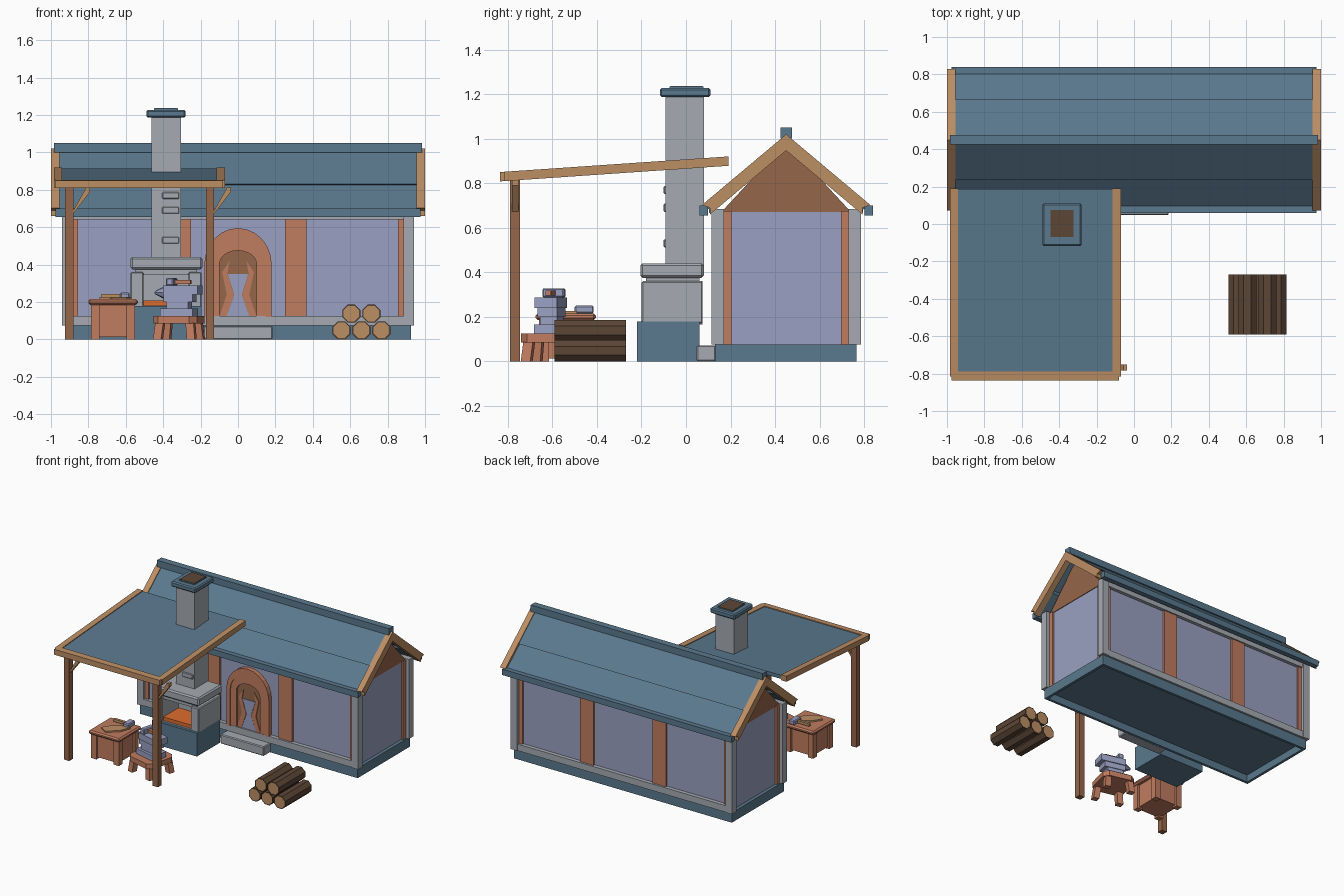
import bpy, bmesh, math
from mathutils import Matrix, Vector

if "Cube" in bpy.data.objects:
    bpy.data.objects.remove(bpy.data.objects["Cube"])


def mat(name, r, g, b):
    m = bpy.data.materials.new(name)
    lin = [((c / 255 + 0.055) / 1.055) ** 2.4 for c in (r, g, b)]
    m.diffuse_color = (*lin, 1)
    m.use_nodes = True
    m.node_tree.nodes["Principled BSDF"].inputs["Base Color"].default_value = m.diffuse_color
    return m


BLUE = mat("slate blue", 90, 121, 142)
GREY = mat("stone grey", 166, 171, 178)
LILAC = mat("lilac plaster", 154, 161, 194)
TERRA = mat("terracotta wood", 192, 124, 95)
BROWN = mat("brown wood", 150, 102, 74)
TAN = mat("tan wood", 188, 142, 100)
DARK = mat("dark bark", 92, 70, 54)
EMBER = mat("ember orange", 222, 108, 45)


def finish(name, bm, m, bevel=0):
    bmesh.ops.recalc_face_normals(bm, faces=bm.faces)
    me = bpy.data.meshes.new(name)
    bm.to_mesh(me)
    bm.free()
    me.materials.append(m)
    ob = bpy.data.objects.new(name, me)
    bpy.context.collection.objects.link(ob)
    if bevel:
        mod = ob.modifiers.new("bevel", "BEVEL")
        mod.width, mod.segments = bevel, 1
    return ob


def box(name, x0, x1, y0, y1, z0, z1, m, bevel=0):
    bm = bmesh.new()
    bmesh.ops.create_cube(bm, size=1)
    for v in bm.verts:
        v.co = ((x0 + x1) / 2 + v.co.x * (x1 - x0), (y0 + y1) / 2 + v.co.y * (y1 - y0),
                (z0 + z1) / 2 + v.co.z * (z1 - z0))
    return finish(name, bm, m, bevel)


def prism(name, pts, axis, a, b, m):
    """Extrude a 2D outline along x (outline yz), y (outline xz) or z (outline xy)."""
    put = {"x": lambda p, t: (t, *p), "y": lambda p, t: (p[0], t, p[1]), "z": lambda p, t: (*p, t)}[axis]
    bm = bmesh.new()
    lo, hi = ([bm.verts.new(put(p, t)) for p in pts] for t in (a, b))
    bm.faces.new(lo)
    bm.faces.new(hi)
    n = len(pts)
    for i in range(n):
        bm.faces.new((lo[i], lo[(i + 1) % n], hi[(i + 1) % n], hi[i]))
    return finish(name, bm, m)


# House body: foundation ring open below, floor and walls
YC = 0.45
box("floor", -0.92, 0.92, 0.135, 0.76, 0.055, 0.075, BLUE)
for k, ks in ((-1, "left"), (1, "right")):
    box(ks + "_foundation", *sorted((k * 0.905, k * 0.925)), 0.13, 0.765, 0, 0.075, BLUE)
box("front_foundation", -0.925, 0.925, 0.13, 0.15, 0, 0.075, BLUE)
box("back_foundation", -0.925, 0.925, 0.745, 0.765, 0, 0.075, BLUE)
box("walls", -0.9, 0.9, 0.15, 0.75, 0.07, 0.675, LILAC)


def yspan(s, near, far):
    """Span in y on the front (s=-1) or back (s=1), given distances from the ridge."""
    return sorted((YC + s * near, YC + s * far))


for s, side in ((-1, "front"), (1, "back")):
    box(side + "_sill", -0.93, 0.93, *yspan(s, 0.28, 0.33), 0.075, 0.125, GREY)
    box(side + "_wall_plate", -0.93, 0.93, *yspan(s, 0.28, 0.325), 0.64, 0.685, GREY)
    for k, ks in ((-1, "left"), (1, "right")):
        box(f"{side}_{ks}_corner_post", *sorted((k * 0.885, k * 0.94)), *yspan(s, 0.28, 0.335), 0.075, 0.685, GREY)
        box(f"{side}_{ks}_inner_post", *sorted((k * 0.855, k * 0.915)), *yspan(s, 0.245, 0.313), 0.075, 0.675, TERRA)
        box(f"{side}_{ks}_stud", *sorted((k * 0.25, k * 0.365)), *yspan(s, 0.28, 0.315), 0.125, 0.645, TERRA)

# Gable roof
for k, ks in ((-1, "left"), (1, "right")):
    prism(ks + "_gable", [(0.16, 0.672), (0.74, 0.672), (YC, 0.985)], "x", k * 0.86, k * 0.905, BROWN)


def slope(name, d0, d1, off, thick, xa, xb, s, m):
    """Roof slab between distances d0 and d1 from the ridge; off lowers its top."""
    def pt(d, o):
        return (YC + s * d, 1.02 - 0.84 * d - o * 1.306)
    prism(name, [pt(d0, off), pt(d1, off), pt(d1 - thick * 0.64, off + thick * 0.59),
                 pt(d1 - thick * 0.64, off + thick), pt(d0, off + thick)], "x", xa, xb, m)


for s, side in ((-1, "front"), (1, "back")):
    slope(side + "_roof_lower", 0.2, 0.365, 0.018, 0.03, -0.96, 0.96, s, BLUE)
    slope(side + "_roof_upper", 0, 0.215, 0.006, 0.03, -0.96, 0.96, s, BLUE)
    box(side + "_eave_trim", -0.975, 0.975, *yspan(s, 0.352, 0.39), 0.655, 0.70, BLUE)
    for k, ks in ((-1, "left"), (1, "right")):
        slope(f"{side}_{ks}_barge_board", 0, 0.378, 0, 0.056, k * 0.955, k * 1.0, s, TAN)
box("ridge_cap", -0.985, 0.985, 0.424, 0.476, 1.0, 1.05, BLUE)


# Arched door and step
def arch(w, top, base=0.12, spring=0.40, n=12):
    arc = [(w * math.cos(math.pi * i / n), spring + (top - spring) * math.sin(math.pi * i / n)) for i in range(n + 1)]
    return [(w, base)] + arc + [(-w, base)]


prism("door_outer_frame", arch(0.18, 0.595) + arch(0.148, 0.54)[::-1], "y", 0.116, 0.15, TERRA)
prism("door_inner_frame", arch(0.148, 0.54) + arch(0.1, 0.475)[::-1], "y", 0.122, 0.15, TERRA)
prism("door_leaf", arch(0.1, 0.475), "y", 0.136, 0.15, BROWN)
prism("door_panel", [(-0.055, 0.35), (-0.02, 0.24), (-0.06, 0.125), (0.06, 0.125), (0.02, 0.24), (0.055, 0.35)],
      "y", 0.131, 0.137, LILAC)
for k, ks in ((-1, "left"), (1, "right")):
    prism(ks + "_door_trim", [(k * 0.1, 0.12), (k * 0.062, 0.12), (k * 0.022, 0.24), (k * 0.057, 0.35),
                              (k * 0.045, 0.42), (k * 0.085, 0.36), (k * 0.06, 0.24)], "y", 0.13, 0.138, TERRA)
box("door_step", -0.185, 0.185, 0.048, 0.135, 0, 0.072, GREY, 0.006)

# Forge with chimney
box("forge_base", -0.575, -0.195, -0.22, 0.06, 0, 0.178, BLUE)
box("hearth_floor", -0.57, -0.2, -0.2, 0.075, 0.165, 0.182, GREY)
for x0, x1, n in ((-0.575, -0.505, "left"), (-0.265, -0.195, "right")):
    box(n + "_hearth_wall", x0, x1, -0.2, 0.075, 0.17, 0.36, GREY, 0.006)
box("hearth_back", -0.52, -0.25, 0.0, 0.075, 0.17, 0.36, GREY)
box("hearth_lintel", -0.55, -0.22, -0.18, 0.06, 0.345, 0.38, GREY)
box("embers", -0.505, -0.265, -0.185, 0.0, 0.18, 0.208, EMBER)
box("hood_slab", -0.575, -0.19, -0.205, 0.08, 0.375, 0.44, GREY, 0.01)
box("chimney", -0.463, -0.305, -0.092, 0.08, 0.43, 1.195, GREY)
for i, z in enumerate((0.53, 0.69, 0.77)):
    box(f"chimney_brick_{i}", -0.405, -0.315, -0.1, -0.085, z - 0.018, z + 0.018, GREY, 0.004)
box("chimney_cap", -0.49, -0.28, -0.117, 0.11, 1.187, 1.227, BLUE, 0.008)
box("chimney_rim", -0.45, -0.32, -0.073, 0.078, 1.22, 1.234, BLUE)
box("chimney_flue", -0.447, -0.323, -0.07, 0.075, 1.23, 1.236, DARK)


# Lean-to roof on posts
def lean(y):
    return 0.85 + 0.07 * (y + 0.84) / 1.025


def lean_slab(name, x0, x1, y0, y1, drop, thick, m):
    prism(name, [(y0, lean(y0) - drop), (y1, lean(y1) - drop), (y1, lean(y1) - drop - thick),
                 (y0, lean(y0) - drop - thick)], "x", x0, x1, m)


lean_slab("lean_to_panel", -0.95, -0.105, -0.81, 0.187, 0.006, 0.028, BLUE)
for x0, x1, n in ((-0.985, -0.94, "left"), (-0.115, -0.07, "right")):
    lean_slab(n + "_lean_to_rafter", x0, x1, -0.815, 0.19, 0, 0.042, TAN)
lean_slab("lean_to_front_beam", -0.975, -0.08, -0.836, -0.788, 0, 0.042, TAN)
for x, n in ((-0.925, "left"), (-0.172, "right")):
    box(n + "_post", x, x + 0.045, -0.79, -0.745, 0, 0.82, BROWN)
    prism(n + "_brace", [(x + 0.035, 0.66), (x + 0.045, 0.69), (x + 0.115, 0.815), (x + 0.135, 0.815),
                         (x + 0.135, 0.79)], "y", -0.782, -0.752, TAN)

# Workbench
box("bench_body", -0.77, -0.565, -0.645, -0.435, 0.012, 0.19, TERRA)
for x in (-0.785, -0.595):
    for y in (-0.66, -0.465):
        box("bench_leg", x, x + 0.045, y, y + 0.045, 0, 0.19, TERRA)
box("bench_top", -0.8, -0.535, -0.675, -0.405, 0.185, 0.215, TERRA, 0.01)
prism("bench_cloth", [(-0.74, -0.6), (-0.68, -0.64), (-0.6, -0.57), (-0.57, -0.49), (-0.64, -0.5), (-0.7, -0.54)],
      "z", 0.214, 0.226, TAN)
box("bench_hammer_head", -0.63, -0.58, -0.5, -0.415, 0.215, 0.25, LILAC, 0.006)
box("bench_hammer_handle", -0.73, -0.62, -0.47, -0.45, 0.222, 0.242, TAN)

# Anvil on its stool, turned together
w, c = 0.12, 0.085
anvil = [prism("stool_top", [(-w, -c), (-c, -w), (c, -w), (w, -c), (w, c), (c, w), (-c, w), (-w, c)],
               "z", 0.085, 0.125, TERRA)]
for i in (-1, 1):
    for j in (-1, 1):
        leg = box("stool_leg", i * 0.083 - 0.022, i * 0.083 + 0.022, j * 0.083 - 0.022, j * 0.083 + 0.022, 0, 0.09, TERRA)
        for v in leg.data.vertices:
            if v.co.z < 0.01:
                v.co += Vector((i * 0.01, j * 0.01, 0))
        anvil.append(leg)
for n, x0, x1, hw, z0, z1 in (("foot", -0.09, 0.09, 0.06, 0.125, 0.165), ("waist", -0.06, 0.06, 0.04, 0.16, 0.205),
                              ("neck", -0.075, 0.085, 0.045, 0.2, 0.245), ("face", -0.075, 0.115, 0.052, 0.24, 0.288)):
    anvil.append(box("anvil_" + n, x0, x1, -hw, hw, z0, z1, LILAC))
horn = bmesh.new()
bmesh.ops.create_cone(horn, cap_ends=True, segments=8, radius1=0.042, radius2=0.008, depth=0.065,
                      matrix=Matrix.Translation((-0.1, 0, 0.25)) @ Matrix.Rotation(-math.pi / 2, 4, "Y"))
anvil.append(finish("anvil_horn", horn, LILAC))
anvil.append(box("hammer_head", -0.06, -0.02, -0.05, 0.05, 0.287, 0.328, LILAC, 0.006))
anvil.append(box("hammer_handle", -0.025, 0.065, -0.012, 0.012, 0.296, 0.318, TERRA))
turn = Matrix.Translation((-0.315, -0.603, 0)) @ Matrix.Rotation(math.radians(-14), 4, "Z")
for ob in anvil:
    ob.data.transform(turn)

# Log pile: bark sides and rims, tan ends
for i, (x, z) in enumerate(((0.553, 0.048), (0.66, 0.048), (0.767, 0.048), (0.606, 0.138), (0.713, 0.138))):
    bm = bmesh.new()
    bmesh.ops.create_cone(bm, cap_ends=True, segments=8, radius1=0.052, radius2=0.052, depth=0.32,
                          matrix=Matrix.Translation((x, -0.43, z)) @ Matrix.Rotation(math.pi / 2, 4, "X")
                          @ Matrix.Rotation(math.pi / 8, 4, "Z"))
    ends = [f for f in bm.faces if len(f.verts) == 8]
    bmesh.ops.inset_individual(bm, faces=ends, thickness=0.007)
    for f in bm.faces:
        f.material_index = int(len(f.verts) == 8)
    finish(f"log_{i}", bm, DARK).data.materials.append(TAN)
